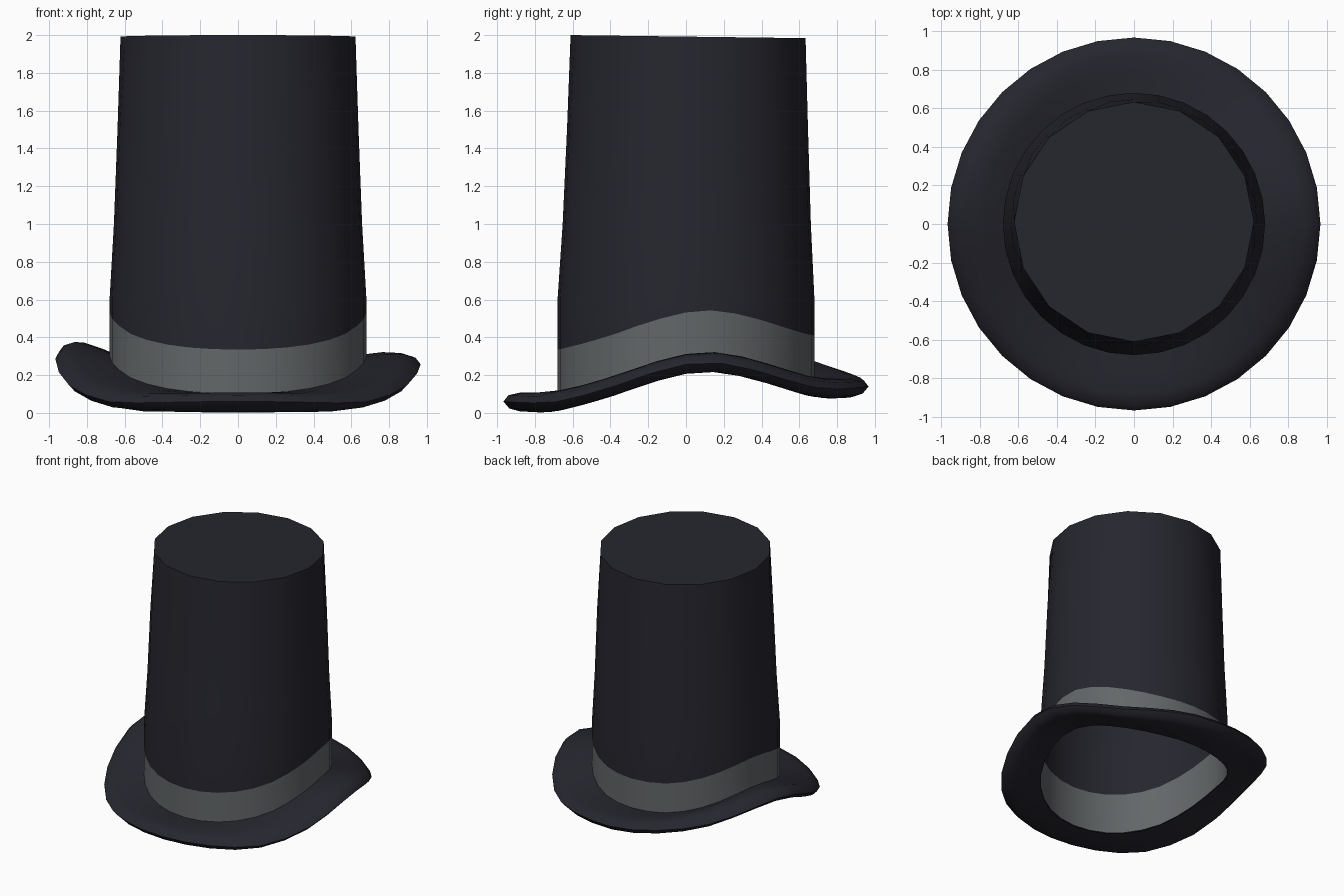
import bpy, math

if "Cube" in bpy.data.objects:
    bpy.data.objects.remove(bpy.data.objects["Cube"])

N = 32


def material(name, rgb):
    m = bpy.data.materials.new(name)
    m.diffuse_color = (*rgb, 1)
    m.use_nodes = True
    m.node_tree.nodes["Principled BSDF"].inputs["Base Color"].default_value = m.diffuse_color
    return m


DARK = material("dark felt", (0.019, 0.019, 0.028))
GREY = material("grey band", (0.125, 0.135, 0.14))

# Saddle curve of the brim along y (y, height)
CURVE = [(-1.1, .07), (-.965, .06), (-.8, .053), (-.68, .06), (-.4, .135), (-.2, .205),
         (0, .257), (.13, .268), (.3, .243), (.5, .185), (.65, .14), (.8, .125),
         (.965, .138), (1.1, .15)]


def wave(y):
    i = 1
    while i < len(CURVE) - 3 and y > CURVE[i + 1][0]:
        i += 1
    (x0, p0), (x1, p1), (x2, p2), (x3, p3) = CURVE[i - 1:i + 3]
    h = x2 - x1
    t = (y - x1) / h
    m1, m2 = (p2 - p0) / (x2 - x0) * h, (p3 - p1) / (x3 - x1) * h
    return ((2*t**3 - 3*t*t + 1) * p1 + (t**3 - 2*t*t + t) * m1
            + (3*t*t - 2*t**3) * p2 + (t**3 - t*t) * m2)


def lift(a, r):
    # Back-left part of the brim is turned up
    d = math.degrees(a) - 143
    if abs(d) > 58:
        return 0
    return .1 * min(1, (r - .68) / .2) * math.cos(math.radians(d * 90 / 58)) ** 2


def lathe(name, rings, cap, mats, band_row=None):
    """Join rings of N points into a skin, first ring lowest."""
    verts = [p for ring in rings for p in ring]
    faces = [(r*N + i, r*N + (i+1) % N, (r+1)*N + (i+1) % N, (r+1)*N + i)
             for r in range(len(rings) - 1) for i in range(N)]
    if cap:
        faces.append(tuple(range((len(rings) - 1) * N, len(rings) * N)))
    me = bpy.data.meshes.new(name)
    me.from_pydata(verts, [], faces)
    for m in mats:
        me.materials.append(m)
    for p in me.polygons:
        if band_row is not None and p.index // N == band_row:
            p.material_index = 1
    ob = bpy.data.objects.new(name, me)
    bpy.context.collection.objects.link(ob)
    bpy.context.view_layer.objects.active = ob
    ob.select_set(True)
    bpy.ops.object.shade_smooth_by_angle(angle=math.radians(50))
    ob.select_set(False)
    return ob


ANG = [2 * math.pi * i / N for i in range(N)]

# Brim: rounded section swept round and bent along y
section = [(.68, -.05), (.78, -.05), (.88, -.047), (.935, -.035), (.967, 0),
           (.94, .035), (.88, .052), (.78, .055), (.68, .042)]
brim = [[(r*math.cos(a), r*math.sin(a), wave(r*math.sin(a)) + dz + lift(a, r)) for a in ANG]
        for r, dz in section]
lathe("brim", brim, False, [DARK])

# Crown: open tube with the band as its lowest row of faces
crown = []
for off in (-.045, .275):
    crown.append([(.68*math.cos(a), .68*math.sin(a), wave(.68*math.sin(a)) + off) for a in ANG])
for r, z, shift in ((.68, .6, 0), (.657, 1.0, .004), (.638, 1.5, .008)):
    crown.append([(r*math.cos(a), r*math.sin(a) + shift, z) for a in ANG])
top = []
for i, a in enumerate(ANG):
    r = .622 if i % 2 == 0 else .61
    y = r * math.sin(a) + .011
    top.append((r * math.cos(a), y, 2.0 - .013 * (y + .61)))
crown.append(top)
lathe("crown", crown, True, [DARK, GREY], band_row=0)
